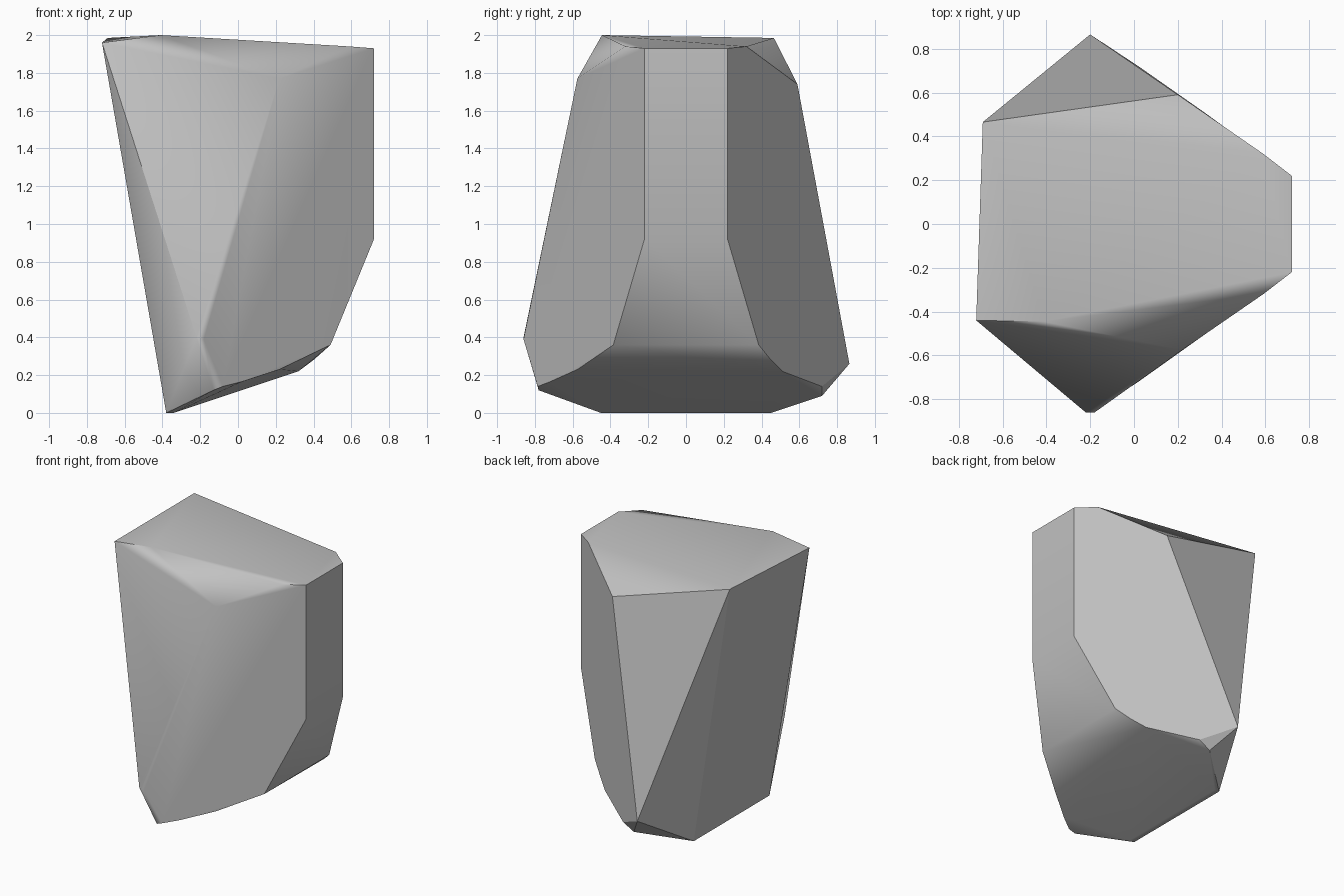
import bpy
import bmesh
import math

cube = bpy.data.objects.get("Cube")
if cube:
    bpy.data.objects.remove(cube, do_unlink=True)

# Plain grey stone
stone = bpy.data.materials.new("grey_stone")
stone.use_nodes = True
grey = (0.54, 0.54, 0.54, 1)
stone.diffuse_color = grey
stone.node_tree.nodes["Principled BSDF"].inputs["Base Color"].default_value = grey

# Corners shared by both halves, mirrored across y
mirrored = [(0.72, 0.22, 1.93), (0.59, 0.32, 1.94), (0.72, 0.22, 0.92),
            (0.49, 0.385, 0.36), (-0.34, 0.45, 0), (-0.38, 0.45, 0)]
# Corners chipped differently at the front and back
front = [(-0.41, -0.445, 2), (-0.72, -0.44, 1.96), (0.22, -0.575, 1.77),
         (-0.22, -0.86, 0.4), (-0.18, -0.86, 0.39), (0.22, -0.575, 0.23),
         (0.02, -0.72, 0.165), (-0.08, -0.785, 0.14), (-0.13, -0.78, 0.12)]
back = [(-0.69, 0.465, 1.985), (0.2, 0.59, 1.74), (-0.2, 0.865, 0.26),
        (0.4, 0.45, 0.28), (0.32, 0.51, 0.22), (0.02, 0.72, 0.14),
        (-0.07, 0.72, 0.09)]
corners = front + back + [(x, s * y, z) for x, y, z in mirrored for s in (-1, 1)]

# Wrap the corners in a faceted boulder
bm = bmesh.new()
for corner in corners:
    bm.verts.new(corner)
hull = bmesh.ops.convex_hull(bm, input=bm.verts)
loose = {g for g in hull["geom_interior"] if isinstance(g, bmesh.types.BMVert)}
bmesh.ops.delete(bm, geom=list(loose), context="VERTS")
bmesh.ops.dissolve_limit(bm, angle_limit=math.radians(4),
                         verts=bm.verts, edges=bm.edges)
bmesh.ops.recalc_face_normals(bm, faces=bm.faces)

# Soft creases under the nose and on the front brow, crisp edges elsewhere
for face in bm.faces:
    face.smooth = True
for edge in bm.edges:
    mid = (edge.verts[0].co + edge.verts[1].co) / 2
    soft = mid.y < 0.4 and mid.x > -0.5
    limit = 52 if soft else 25
    edge.smooth = edge.calc_face_angle(0) < math.radians(limit)

mesh = bpy.data.meshes.new("boulder")
bm.to_mesh(mesh)
bm.free()
mesh.materials.append(stone)
boulder = bpy.data.objects.new("boulder", mesh)
bpy.context.collection.objects.link(boulder)

# Large facets stay flat, shading only bends near soft creases
weighted = boulder.modifiers.new("facet_normals", "WEIGHTED_NORMAL")
weighted.keep_sharp = True
